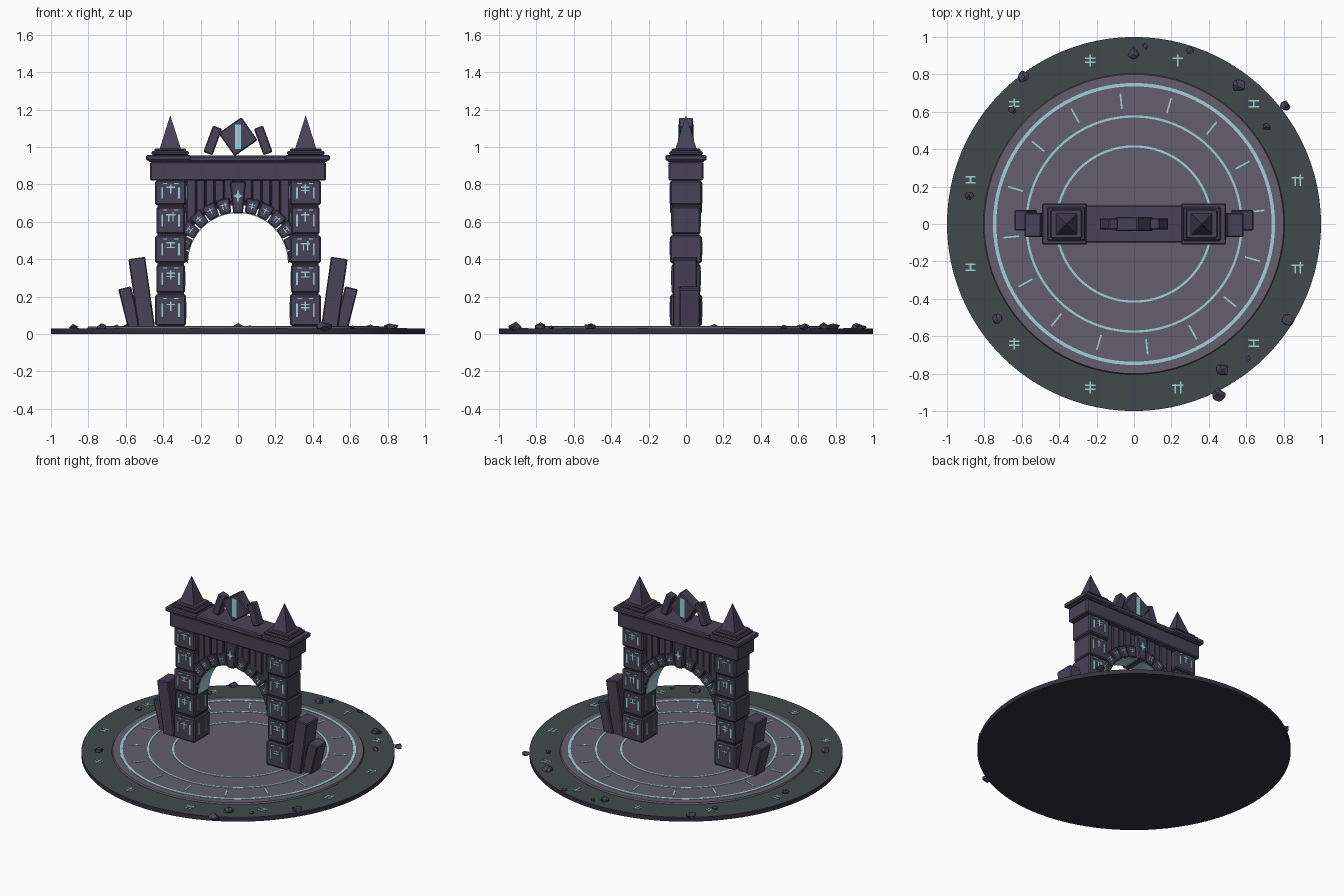
import bpy, bmesh, math, random
from mathutils import Matrix, Vector

random.seed(4)
cube = bpy.data.objects.get("Cube")
if cube:
    bpy.data.objects.remove(cube, do_unlink=True)


def material(name, rgb):
    mat = bpy.data.materials.new(name)
    mat.use_nodes = True
    mat.diffuse_color = (*rgb, 1)
    mat.node_tree.nodes["Principled BSDF"].inputs["Base Color"].default_value = (*rgb, 1)
    return mat


STONE = material("purple stone", (0.065, 0.056, 0.095))
DARK = material("dark stone", (0.034, 0.031, 0.046))
PLAZA = material("plaza stone", (0.127, 0.114, 0.155))
RIM = material("mossy rim stone", (0.053, 0.068, 0.07))
GLOW = material("pale cyan glow", (0.36, 0.64, 0.68))


def finish(name, bm, mats, bevel=0):
    bmesh.ops.recalc_face_normals(bm, faces=bm.faces)
    mesh = bpy.data.meshes.new(name)
    bm.to_mesh(mesh)
    bm.free()
    for mat in mats:
        mesh.materials.append(mat)
    obj = bpy.data.objects.new(name, mesh)
    bpy.context.collection.objects.link(obj)
    if bevel:
        mod = obj.modifiers.new("worn edges", "BEVEL")
        mod.width, mod.segments = bevel, 1
    return obj


def box(bm, loc, size, tilt=0, frame=Matrix()):
    """Box of full size, tilted in degrees about the y axis."""
    turn = Matrix.Rotation(math.radians(tilt), 4, "Y")
    m = frame @ Matrix.Translation(loc) @ turn @ Matrix.Diagonal((*size, 1))
    bmesh.ops.create_cube(bm, size=1, matrix=m)


def prism(bm, outline, depth):
    """Outline in x and z, extruded to +-depth in y."""
    front = [bm.verts.new((x, -depth, z)) for x, z in outline]
    back = [bm.verts.new((x, depth, z)) for x, z in outline]
    bm.faces.new(front)
    bm.faces.new(back[::-1])
    for i in range(len(outline)):
        j = (i + 1) % len(outline)
        bm.faces.new((front[i], back[i], back[j], front[j]))


def ring(bm, inner, outer, low, high, steps=96):
    """Flat-topped ring around the z axis."""
    loops = []
    for i in range(steps):
        a = math.tau * i / steps
        loops.append([bm.verts.new((r * math.cos(a), r * math.sin(a), z))
                      for r, z in ((inner, low), (outer, low), (outer, high), (inner, high))])
    for i in range(steps):
        p, q = loops[i], loops[(i + 1) % steps]
        for k in range(4):
            n = (k + 1) % 4
            bm.faces.new((p[k], q[k], q[n], p[n]))


# Glyph strokes as (x, y, width, height) in units of the glyph size
GLYPHS = {
    "dagger": [(0, 0, .13, 1), (0, .2, .9, .13)],
    "double": [(0, 0, .13, 1), (0, .2, .9, .13), (0, -.15, .9, .13)],
    "beam": [(0, 0, .13, .5), (0, .3, .9, .13), (0, -.2, .9, .13)],
    "twin": [(-.2, -.1, .13, .8), (.25, 0, .13, 1), (0, .2, 1, .13)],
}


def glyph(bm, kind, frame, size):
    for x, y, w, h in GLYPHS[kind]:
        box(bm, (x * size, y * size, 0), (w * size, h * size, .004), 0, frame)


# Frames lying on the front and back faces at a given distance from the middle
def face_frame(x, depth, z, back):
    spin = Matrix.Rotation(math.pi if back else 0, 4, "Z")
    side = -x if back else x
    return spin @ Matrix.Translation((side, -depth, z)) @ Matrix.Rotation(math.pi / 2, 4, "X")


# Round base: mossy top, dark side and underside
bm = bmesh.new()
bmesh.ops.create_cone(bm, cap_ends=True, segments=96, radius1=1, radius2=1, depth=.03,
                      matrix=Matrix.Translation((0, 0, .015)))
bm.normal_update()
for f in bm.faces:
    f.material_index = 1 if f.normal.z > .5 else 0
finish("round_base", bm, [DARK, RIM])

bm = bmesh.new()
bmesh.ops.create_cone(bm, cap_ends=True, segments=96, radius1=.81, radius2=.80, depth=.02,
                      matrix=Matrix.Translation((0, 0, .03)))
finish("plaza_floor", bm, [PLAZA])

# Glowing rings, ticks and ground glyphs
bm = bmesh.new()
for radius, half in ((.745, .009), (.575, .006), (.415, .006)):
    ring(bm, radius - half, radius + half, .036, .043)
for i in range(16):
    frame = Matrix.Rotation(math.radians(6 + 22.5 * i), 4, "Z")
    box(bm, (.66, 0, .04), (.085, .009, .006), 0, frame)
finish("floor_rings", bm, [GLOW])

bm = bmesh.new()
order = "twin beam dagger double double beam beam double double twin beam twin".split()
for i, kind in enumerate(order):
    a = math.radians(15 + 30 * i)
    glyph(bm, kind, Matrix.Translation((.905 * math.cos(a), .905 * math.sin(a), .031)), .062)
finish("ground_glyphs", bm, [GLOW])

# Pillars of stacked blocks over a dark core
LEVELS = [.04, .215, .375, .53, .685, .825]
kinds = list(GLYPHS)
for side, word in ((-1, "right"), (1, "left")):
    x = side * .36
    blocks, core, marks = bmesh.new(), bmesh.new(), bmesh.new()
    box(core, (x, 0, .43), (.14, .145, .78))
    for i, (low, high) in enumerate(zip(LEVELS, LEVELS[1:])):
        mid, tall = (low + high) / 2, high - low
        wide = .165 if i % 2 == 0 else .152
        box(blocks, (x, 0, mid), (wide, wide + .005, tall - .008))
        depth = wide / 2 + .003
        for back in (False, True):
            glyph(marks, kinds[(i + (side > 0)) % 4], face_frame(x, depth, mid + .02, back), .05)
            frame = face_frame(x, depth, mid, back)
            for s in (-1, 1):
                box(marks, (s * .045, 0, 0), (.009, tall * .42, .004), 0, frame)
                box(marks, (s * .03, tall * .36, 0), (.022, .006, .004), 0, frame)
        # Inner faces of the opening
        for y in (-.04, .04):
            box(marks, (x - side * wide / 2, y, mid), (.004, .009, tall * .5))
    finish(word + "_pillar_core", core, [DARK])
    finish(word + "_pillar_blocks", blocks, [STONE], .008)
    finish(word + "_pillar_glyphs", marks, [GLOW])

    # Stepped cap and spire
    bm = bmesh.new()
    box(bm, (side * .372, 0, .942), (.24, .22, .03))
    box(bm, (side * .362, 0, .967), (.20, .18, .02))
    box(bm, (side * .362, 0, .983), (.17, .155, .018))
    finish(word + "_tower_cap", bm, [STONE], .006)
    bm = bmesh.new()
    place = Matrix.Translation((side * .362, 0, 1.08)) @ Matrix.Rotation(math.pi / 4, 4, "Z")
    bmesh.ops.create_cone(bm, cap_ends=True, segments=4, radius1=.08, radius2=0,
                          depth=.18, matrix=place)
    finish(word + "_spire", bm, [STONE])

    # Leaning slabs beside the pillar
    bm = bmesh.new()
    box(bm, (side * .515, -.005, .218), (.09, .13, .38), side * 8)
    box(bm, (side * .58, .02, .14), (.07, .11, .22), side * 14)
    finish(word + "_leaning_slabs", bm, [STONE], .006)

# Lintel and cornice
bm = bmesh.new()
box(bm, (0, 0, .87), (.94, .185, .10))
box(bm, (0, 0, .937), (.96, .20, .034))
finish("lintel", bm, [STONE], .007)

# Upright planks between arch and lintel
SPRING, INNER, OUTER = .38, .272, .352
bm = bmesh.new()
count = 11
for i in range(count):
    x = (i - (count - 1) / 2) * .05
    low = SPRING + math.sqrt(.33 ** 2 - x * x)
    box(bm, (x, 0, (low + .83) / 2), (.046, .105 + .014 * (i % 2), .83 - low))
finish("spandrel_planks", bm, [STONE], .004)
bm = bmesh.new()
arc = [math.pi * i / 24 for i in range(25)]
outline = [(.31 * math.cos(a), SPRING + .31 * math.sin(a)) for a in arc]
prism(bm, outline + [(-.31, .83), (.31, .83)], .04)
finish("spandrel_backing", bm, [DARK])

# Arch stones with small marks, and the keystone
stones, marks = bmesh.new(), bmesh.new()
step = math.pi / 13
for i in range(13):
    if i == 6:
        continue
    a, b = step * i + .012, step * (i + 1) - .012
    corners = ((INNER, a), (OUTER, a), (OUTER, b), (INNER, b))
    prism(stones, [(r * math.cos(t), SPRING + r * math.sin(t)) for r, t in corners], .073)
    mid = (a + b) / 2
    for back in (False, True):
        frame = face_frame(.312 * math.cos(mid), .074, SPRING + .312 * math.sin(mid), back)
        spin = Matrix.Rotation((mid - math.pi / 2) * (-1 if back else 1), 4, "Z")
        glyph(marks, kinds[i % 4], frame @ spin, .036)
finish("arch_stones", stones, [STONE], .005)
bm = bmesh.new()
prism(bm, [(-.026, .645), (.026, .645), (.042, .815), (-.042, .815)], .085)
finish("keystone", bm, [STONE], .006)
star = [((.028 if i % 2 else .011) * math.cos(math.pi * (i - 1) / 4),
         .738 + (.04 if i % 2 else .011) * math.sin(math.pi * (i - 1) / 4)) for i in range(8)]
prism(marks, star, .088)
finish("arch_glyphs", marks, [GLOW])

# Thin glowing line under the arch
bm = bmesh.new()
line = [(r * math.cos(a), SPRING + r * math.sin(a))
        for r, path in ((.267, arc), (.273, arc[::-1])) for a in path]
prism(bm, line, .06)
finish("arch_glow_line", bm, [GLOW])

# Broken crest on top
bm = bmesh.new()
box(bm, (0, 0, 1.055), (.15, .075, .15), 55)
for side in (-1, 1):
    box(bm, (side * .135, 0, 1.035), (.052, .06, .15), -side * 20)
finish("crest_stones", bm, [STONE], .006)
bm = bmesh.new()
box(bm, (0, 0, 1.055), (.032, .083, .13))
finish("crest_glow", bm, [GLOW])

# Scattered rubble around the rim
ROCKS = [(0, .91, .03), (.06, .95, .017), (.3, .93, .02), (.56, .74, .036), (.81, .63, .028),
         (.71, .52, .02), (.82, -.51, .034), (.47, -.78, .034), (.45, -.915, .04),
         (.61, -.72, .014), (-.73, -.51, .03), (-.88, .15, .024), (-.59, .79, .03),
         (-.65, .61, .02)]
bm = bmesh.new()
for x, y, r in ROCKS:
    spin = Matrix.Rotation(random.uniform(0, math.tau), 4, "Z")
    m = Matrix.Translation((x, y, .036)) @ spin @ Matrix.Diagonal((r, r, r * .55, 1))
    made = bmesh.ops.create_icosphere(bm, subdivisions=1, radius=1.05, matrix=m)
    for v in made["verts"]:
        v.co += Vector([random.uniform(-.2, .2) * r for _ in range(3)])
finish("rubble", bm, [STONE])
